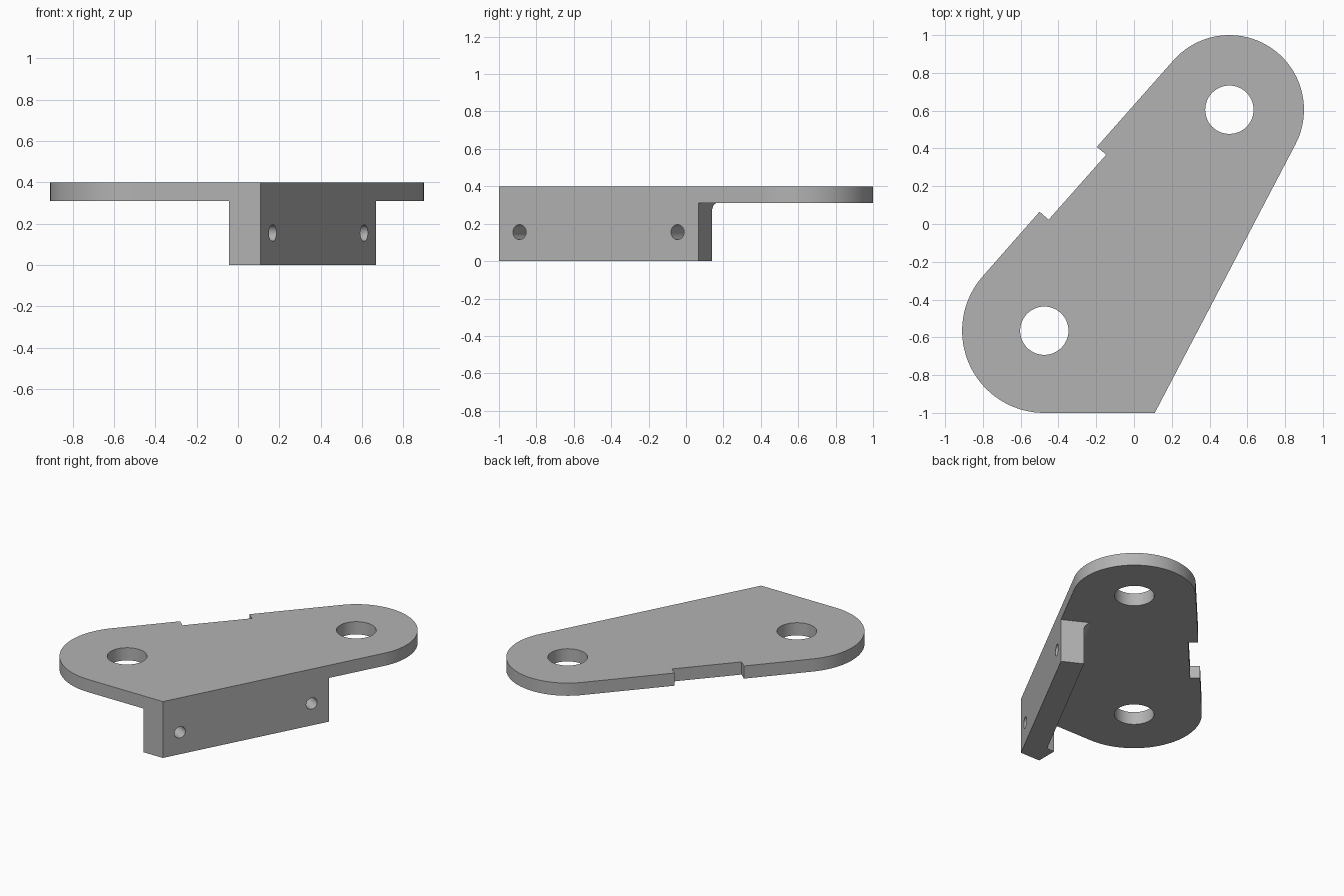
import bpy, bmesh
from math import atan2, acos, asin, cos, sin, pi, hypot
from mathutils import Matrix, Vector

old = bpy.data.objects.get("Cube")
if old:
    bpy.data.objects.remove(old, do_unlink=True)

grey = bpy.data.materials.new("light grey metal")
grey.use_nodes = True
grey.diffuse_color = (0.45, 0.45, 0.45, 1)
grey.node_tree.nodes["Principled BSDF"].inputs["Base Color"].default_value = (0.45, 0.45, 0.45, 1)


def prism(name, points, low, high, frame=Matrix()):
    """Extrude a 2D outline between two heights of a local frame."""
    bm = bmesh.new()
    face = bm.faces.new([bm.verts.new((x, y, low)) for x, y in points])
    top = bmesh.ops.extrude_face_region(bm, geom=[face])["geom"]
    verts = [v for v in top if isinstance(v, bmesh.types.BMVert)]
    bmesh.ops.translate(bm, verts=verts, vec=(0, 0, high - low))
    bmesh.ops.transform(bm, matrix=frame, verts=bm.verts)
    bmesh.ops.recalc_face_normals(bm, faces=bm.faces)
    mesh = bpy.data.meshes.new(name)
    bm.to_mesh(mesh)
    bm.free()
    mesh.materials.append(grey)
    obj = bpy.data.objects.new(name, mesh)
    bpy.context.collection.objects.link(obj)
    return obj


def arc(center, radius, start, end, steps):
    return [(center[0] + radius * cos(start + (end - start) * i / steps),
             center[1] + radius * sin(start + (end - start) * i / steps))
            for i in range(steps + 1)]


def circle(center, radius, steps=48):
    return arc(center, radius, 0, 2 * pi, steps)[:-1]


def combine(target, tool, operation):
    mod = target.modifiers.new(operation, "BOOLEAN")
    mod.operation, mod.solver, mod.object = operation, "EXACT", tool
    tool.hide_render = True
    bpy.context.view_layer.objects.active = target
    bpy.ops.object.modifier_apply(modifier=mod.name)
    bpy.data.objects.remove(tool, do_unlink=True)


# Plate layout: two round ends, joined by tangents to a square front corner
end_a, rad_a = (0.505, 0.605), 0.395
end_b, rad_b = (-0.475, -0.565), 0.435
corner = (0.11, -1.0)
thick_low, height = 0.31, 0.40

dx, dy = end_a[0] - end_b[0], end_a[1] - end_b[1]
left_normal = atan2(dy, dx) + acos((rad_b - rad_a) / hypot(dx, dy))
cx, cy = end_a[0] - corner[0], end_a[1] - corner[1]
slant = atan2(cy, cx) - asin(rad_a / hypot(cx, cy))

outline = [corner]
outline += arc(end_a, rad_a, slant - pi / 2, left_normal, 40)
# shallow notch in the long left edge
outline += [(-0.197, 0.408), (-0.147, 0.367), (-0.452, 0.023), (-0.500, 0.065)]
outline += arc(end_b, rad_b, left_normal, 1.5 * pi, 36)
bracket = prism("bracket", outline, thick_low, height)

# Frame of the side flange: x inward, y up, z along the slanted edge
along = Vector((cos(slant), sin(slant), 0))
inward = Vector((-sin(slant), cos(slant), 0))
frame = Matrix((inward, (0, 0, 1), along)).transposed().to_4x4()
frame.translation = (*corner, 0)

# Hanging flange with a fillet under the plate
wall, fillet = 0.152, 0.055
section = [(0, 0), (wall, 0)]
section += arc((wall + fillet, thick_low - fillet), fillet, pi, pi / 2, 8)
section += [(wall + fillet, thick_low + 0.04), (0, thick_low + 0.04)]
flange = prism("flange", section, 0.07, 1.205, frame)

# Square foot closing the flange at the front corner
side = Vector((*corner, 0)) + along * 0.12
foot = prism("corner_foot", [corner, side[:2], (0.10, -0.85), (-0.043, -0.85), (-0.043, -1.0)],
             0, thick_low + 0.04)

combine(bracket, flange, "UNION")
combine(bracket, foot, "UNION")

# Pivot holes through the plate, screw holes through the flange
for center in (end_a, end_b):
    combine(bracket, prism("pivot_hole", circle(center, 0.128), 0.2, 0.5), "DIFFERENCE")
sideways = Matrix((along, (0, 0, -1), inward)).transposed().to_4x4()
sideways.translation = (*corner, 0)
for distance in (0.124, 1.078):
    cutter = prism("screw_hole", circle((distance, -0.155), 0.04, 32), -0.1, 0.3, sideways)
    combine(bracket, cutter, "DIFFERENCE")

# Smooth round walls, crisp edges
bpy.ops.object.select_all(action="DESELECT")
bracket.select_set(True)
bpy.context.view_layer.objects.active = bracket
bpy.ops.object.shade_smooth_by_angle(angle=pi / 6)
bracket.modifiers.new("even_normals", "WEIGHTED_NORMAL").keep_sharp = True
